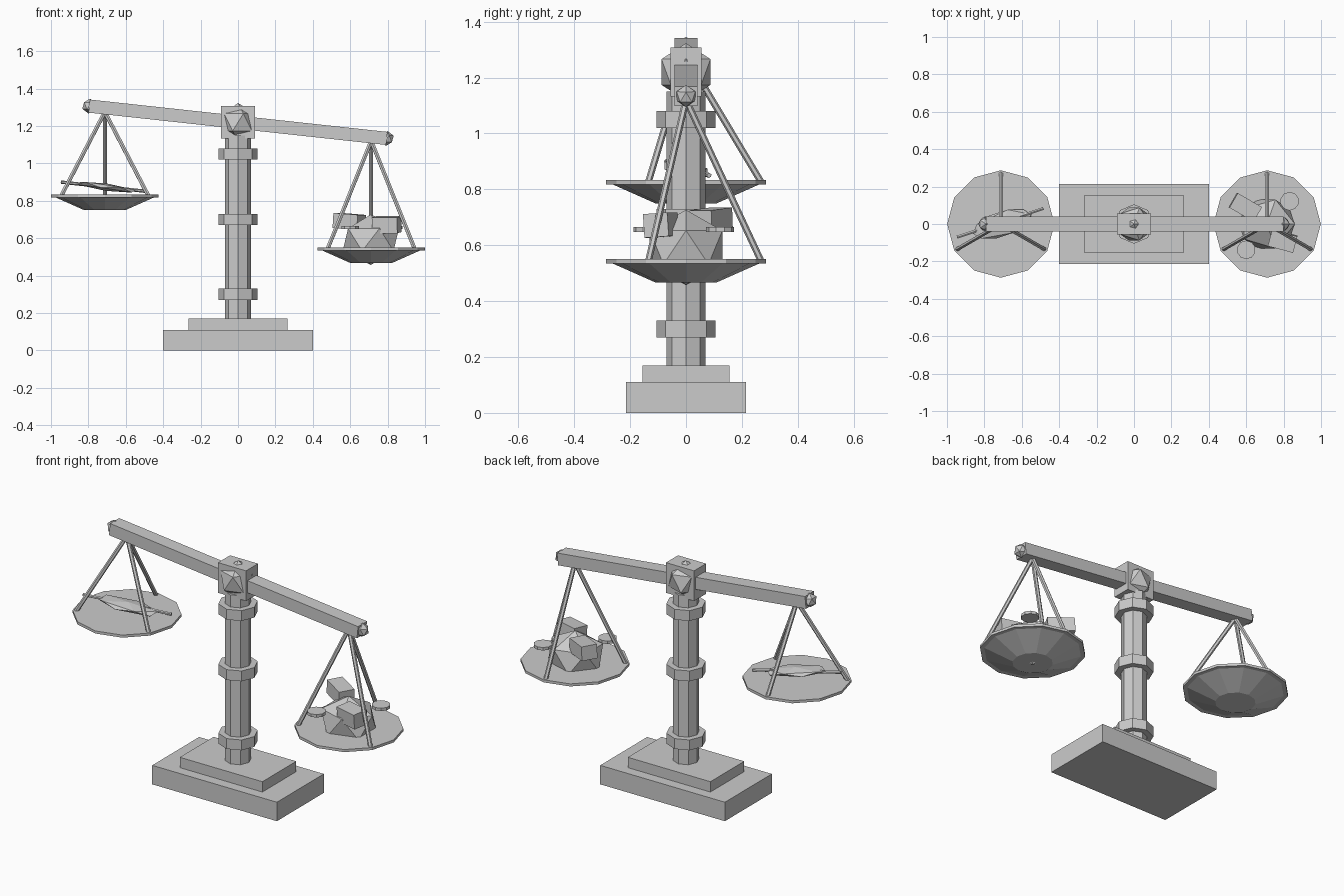
import bpy
from math import radians, sin, cos, pi
from mathutils import Vector

cube = bpy.data.objects.get("Cube")
if cube:
    bpy.data.objects.remove(cube, do_unlink=True)

GREY = (0.6, 0.6, 0.6, 1)
stone = bpy.data.materials.new("plain grey")
stone.use_nodes = True
stone.diffuse_color = GREY
stone.node_tree.nodes["Principled BSDF"].inputs["Base Color"].default_value = GREY


def finish(name, rot=(0, 0, 0), scale=(1, 1, 1)):
    ob = bpy.context.object
    ob.name = name
    ob.rotation_euler = [radians(a) for a in rot]
    ob.scale = scale
    ob.data.materials.append(stone)
    return ob


def box(name, size, loc, rot=(0, 0, 0)):
    bpy.ops.mesh.primitive_cube_add(size=1, location=loc)
    return finish(name, rot, size)


def prism(name, sides, r_low, r_high, z_low, z_high, x=0, y=0):
    bpy.ops.mesh.primitive_cone_add(vertices=sides, radius1=r_low, radius2=r_high,
                                    depth=z_high - z_low,
                                    location=(x, y, (z_low + z_high) / 2))
    return finish(name)


def gem(name, radii, loc, rot=(0, 0, 0)):
    bpy.ops.mesh.primitive_ico_sphere_add(subdivisions=1, radius=1, location=loc)
    return finish(name, rot, radii)


def rod(name, start, end, radius, sides=6):
    a, b = Vector(start), Vector(end)
    bpy.ops.mesh.primitive_cylinder_add(vertices=sides, radius=radius,
                                        depth=(b - a).length, location=(a + b) / 2)
    ob = finish(name)
    ob.rotation_euler = (b - a).to_track_quat('Z', 'Y').to_euler()
    return ob


# Stepped base
box("base_lower", (0.8, 0.43, 0.11), (0, 0, 0.055))
box("base_upper", (0.53, 0.31, 0.06), (0, 0, 0.14))

# Column with three collars
prism("column", 8, 0.07, 0.07, 0.17, 1.15)
for i, z in enumerate((0.30, 0.70, 1.05)):
    prism(f"collar_{i + 1}", 8, 0.105, 0.105, z - 0.03, z + 0.03)

# Pivot head
PIVOT = 1.22
TILT = 6.2
box("pivot_block", (0.18, 0.11, 0.175), (0, 0, 1.22))
gem("pivot_gem", (0.103, 0.103, 0.103), (0, 0, PIVOT))

# Tilted beam with end knobs
box("beam", (1.6, 0.082, 0.07), (0, 0, PIVOT), (0, TILT, 0))
for side, name in ((-1, "right"), (1, "left")):
    x = side * 0.8 * cos(radians(TILT))
    gem(f"{name}_knob", (0.04, 0.04, 0.04),
        (x, 0, PIVOT - side * 0.8 * sin(radians(TILT))), (0, TILT, 0))

# Hanging pans: rim disc, tapered bowl and three struts
PAN_X = 0.712
for side, name, rim, apex in ((-1, "right", 0.833, 1.275), (1, "left", 0.55, 1.12)):
    x = side * PAN_X
    prism(f"{name}_pan_rim", 12, 0.287, 0.287, rim - 0.015, rim, x)
    prism(f"{name}_pan_bowl", 12, 0.11, 0.27, rim - 0.083, rim - 0.012, x)
    for i in range(3):
        a = pi / 2 + i * 2 * pi / 3
        rod(f"{name}_strut_{i + 1}", (x, 0, apex),
            (x + 0.268 * cos(a), 0.268 * sin(a), rim - 0.005), 0.012)

# Feather resting in the raised pan
gem("feather_vane", (0.185, 0.075, 0.02), (-0.705, 0, 0.873), (0, 8, 18))
rod("feather_quill", (-0.945, -0.07, 0.9), (-0.485, 0.083, 0.85), 0.009)

# Rock, blocks and coins piled in the lowered pan
gem("rock", (0.168, 0.153, 0.135), (0.71, 0, 0.592))
box("back_block", (0.15, 0.09, 0.08), (0.595, 0.09, 0.69), (0, 4, -30))
box("front_block", (0.14, 0.09, 0.085), (0.795, -0.09, 0.672), (4, 0, -15))
for i, (x, y) in enumerate(((0.832, 0.122), (0.6, -0.138))):
    prism(f"coin_{i + 1}", 10, 0.05, 0.05, 0.648, 0.665, x, y)
